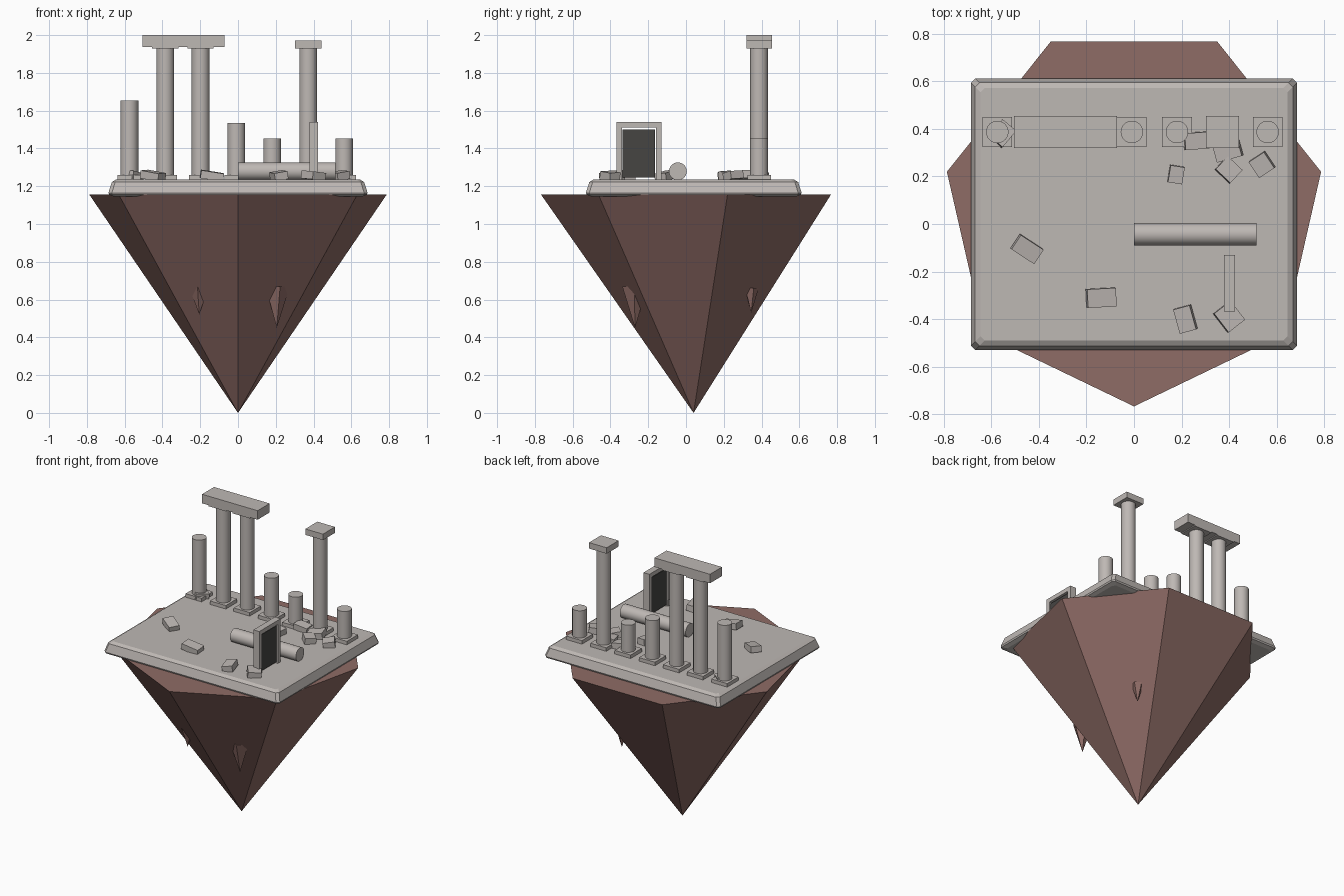
import bpy, bmesh, math
from mathutils import Matrix, Euler

if "Cube" in bpy.data.objects:
    bpy.data.objects.remove(bpy.data.objects["Cube"])


def material(name, rgb):
    m = bpy.data.materials.new(name)
    m.diffuse_color = (*rgb, 1)
    m.use_nodes = True
    m.node_tree.nodes["Principled BSDF"].inputs["Base Color"].default_value = m.diffuse_color
    return m


STONE = material("pale_stone", (0.515, 0.479, 0.456))
ROCK = material("brown_rock", (0.275, 0.150, 0.133))
DARK = material("dark_door", (0.061, 0.058, 0.055))


def finish(name, bm, mat, smooth=False):
    bmesh.ops.recalc_face_normals(bm, faces=bm.faces)
    me = bpy.data.meshes.new(name)
    bm.to_mesh(me)
    bm.free()
    me.materials.append(mat)
    ob = bpy.data.objects.new(name, me)
    bpy.context.collection.objects.link(ob)
    if smooth:
        bpy.ops.object.select_all(action='DESELECT')
        ob.select_set(True)
        bpy.context.view_layer.objects.active = ob
        bpy.ops.object.shade_smooth_by_angle(angle=math.radians(35))
    return ob


def box(name, center, size, mat=STONE, rot=(0, 0, 0)):
    bm = bmesh.new()
    r = Euler([math.radians(a) for a in rot]).to_matrix().to_4x4()
    bmesh.ops.create_cube(bm, size=1, matrix=Matrix.Translation(center) @ r @ Matrix.Diagonal((*size, 1)))
    return finish(name, bm, mat)


def cylinder(name, center, radius, length, axis='Z'):
    bm = bmesh.new()
    r = Matrix.Rotation(math.pi / 2, 4, 'Y') if axis == 'X' else Matrix()
    bmesh.ops.create_cone(bm, cap_ends=True, segments=32, radius1=radius, radius2=radius,
                          depth=length, matrix=Matrix.Translation(center) @ r)
    return finish(name, bm, STONE, True)


def spike(name, x, y, tip, top, radius, sides, turn=-90):
    # inverted cone with its point down
    bm = bmesh.new()
    ring = []
    for i in range(sides):
        a = math.radians(turn + 360 * i / sides)
        ring.append(bm.verts.new((x + radius * math.cos(a), y + radius * math.sin(a), top)))
    point = bm.verts.new((x, y, tip))
    bm.faces.new(ring)
    for i in range(sides):
        bm.faces.new((ring[i], ring[(i + 1) % sides], point))
    return finish(name, bm, ROCK)


# Floating rock and small hanging shards
spike("floating_rock", 0, 0.04, 0, 1.155, 0.807, 7)
spike("rock_shard_right", 0.205, -0.27, 0.45, 0.67, 0.07, 5, -75)
spike("rock_shard_left", -0.205, -0.27, 0.52, 0.68, 0.06, 5, -100)
spike("rock_shard_back", 0.26, 0.345, 0.53, 0.66, 0.04, 5, 20)

# Floor slab: stacked rings with clipped corners
bm = bmesh.new()
rings = []
for z, inset in ((1.145, 0.03), (1.155, 0.004), (1.165, 0), (1.222, 0.018), (1.235, 0.04)):
    hx, hy, c = 0.686 - inset, 0.571 - inset, 0.018
    pts = [(hx, -hy + c), (hx, hy - c), (hx - c, hy), (-hx + c, hy),
           (-hx, hy - c), (-hx, -hy + c), (-hx + c, -hy), (hx - c, -hy)]
    rings.append([bm.verts.new((px, py + 0.041, z)) for px, py in pts])
for low, high in zip(rings, rings[1:]):
    for i in range(8):
        j = (i + 1) % 8
        bm.faces.new((low[i], low[j], high[j], high[i]))
bm.faces.new(rings[0])
bm.faces.new(rings[-1])
finish("floor_slab", bm, STONE)

# Row of columns, with bases and capitals on the tall ones
ROW_Y = 0.387
for n, (x, top) in enumerate(((-0.575, 1.653), (-0.385, 1.94), (-0.198, 1.94), (-0.009, 1.535),
                              (0.181, 1.452), (0.372, 1.94), (0.562, 1.452))):
    box(f"column_base_{n}", (x, ROW_Y, 1.2465), (0.125, 0.125, 0.027))
    cylinder(f"column_{n}", (x, ROW_Y, (1.24 + top) / 2), 0.047, top - 1.24)
    if top > 1.9:
        box(f"column_capital_{n}", (x, ROW_Y, 1.95), (0.138, 0.134, 0.042))
box("lintel", (-0.288, ROW_Y, 1.968), (0.435, 0.134, 0.064))

# Fallen column
cylinder("fallen_column", (0.258, -0.043, 1.279), 0.047, 0.515, 'X')

# Doorway
DX = 0.401
for n, y in enumerate((-0.353, -0.145)):
    box(f"door_post_{n}", (DX, y, 1.385), (0.046, 0.03, 0.31))
box("door_header", (DX, -0.249, 1.525), (0.046, 0.238, 0.03))
box("door_panel", (DX, -0.249, 1.373), (0.03, 0.172, 0.256), DARK)

# Rubble blocks: x, y, length, width, tilt, turn
rubble = ((-0.45, -0.105, 0.115, 0.072, 9, -33), (-0.138, -0.31, 0.122, 0.078, 9, 3),
          (0.216, -0.40, 0.072, 0.105, -10, 15), (0.40, -0.39, 0.088, 0.1, 6, 38),
          (0.177, 0.208, 0.06, 0.072, 4, -9), (0.398, 0.228, 0.075, 0.085, 6, 47),
          (0.538, 0.25, 0.078, 0.08, -9, 33), (0.262, 0.35, 0.1, 0.07, 8, 4),
          (0.393, 0.315, 0.11, 0.085, -10, 15), (-0.555, 0.38, 0.09, 0.075, 9, 50))
for n, (x, y, l, w, tilt, turn) in enumerate(rubble):
    box(f"rubble_{n}", (x, y, 1.256), (l, w, 0.042), STONE, (3, tilt, turn))
